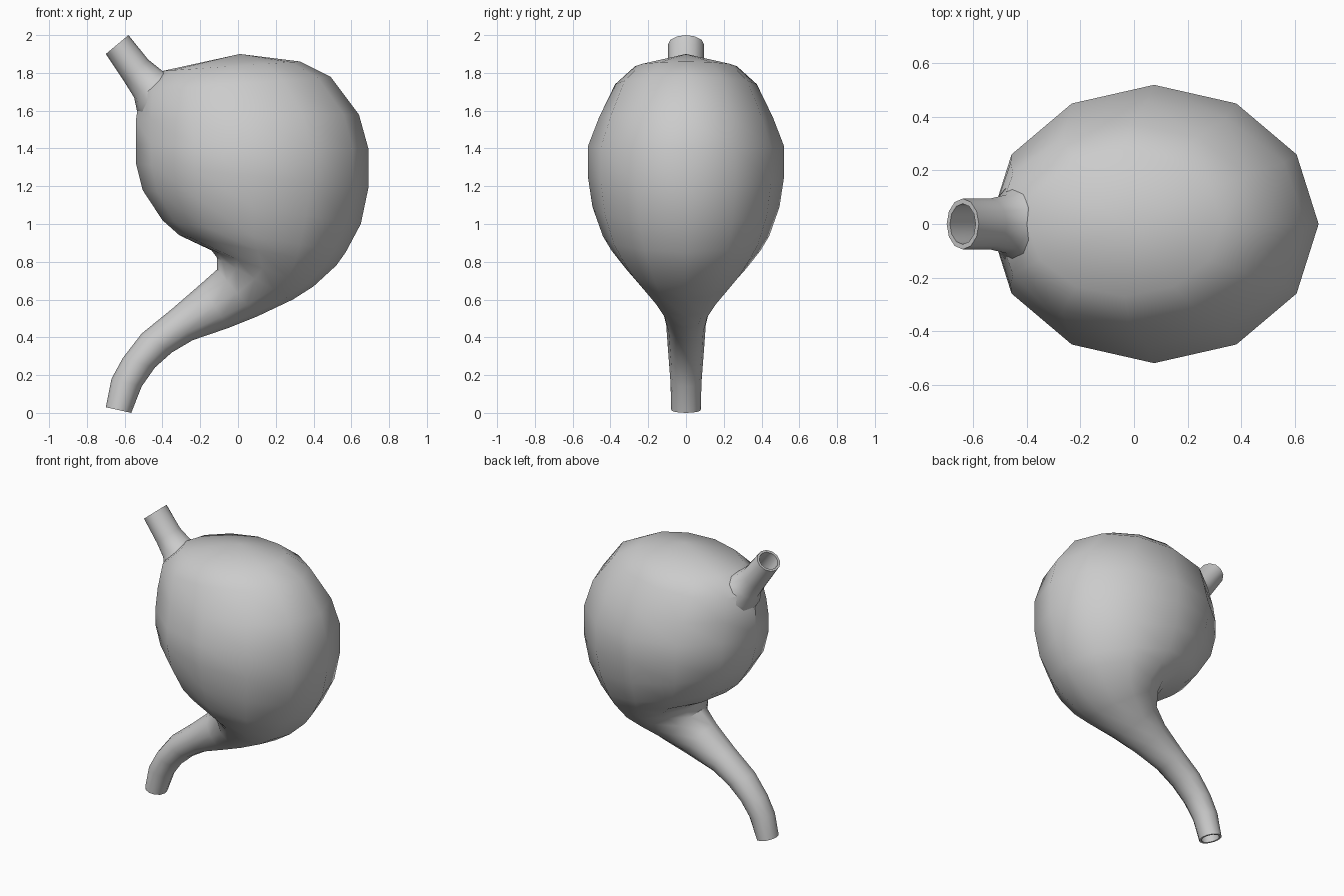
import bpy, bmesh, math
from mathutils import Vector

if "Cube" in bpy.data.objects:
    bpy.data.objects.remove(bpy.data.objects["Cube"])

SIDES = 12


def ring(sec, k=1.0):
    """Elliptical ring spanning inner point to outer point, with half depth hy."""
    x0, z0, x1, z1, hy = sec
    a, b = Vector((x0, 0, z0)), Vector((x1, 0, z1))
    c, r = (a + b) / 2, (b - a) / 2 * k
    return [c + r * math.cos(t) + Vector((0, hy * k * math.sin(t), 0))
            for t in (2 * math.pi * i / SIDES for i in range(SIDES))]


def loft(name, sections, apex=None, bore=0.8, depth=3):
    """Skin the rings; the last one is an open mouth with a bore running back inside."""
    rings = [ring(s) for s in sections]
    rings += [ring(s, bore) for s in sections[-1:-1 - depth:-1]]
    bm = bmesh.new()
    loops = [[bm.verts.new(p) for p in r] for r in rings]
    for a, b in zip(loops, loops[1:]):
        for i in range(SIDES):
            j = (i + 1) % SIDES
            bm.faces.new((a[i], a[j], b[j], b[i]))
    if apex:
        top = bm.verts.new(apex)
        for i in range(SIDES):
            bm.faces.new((top, loops[0][(i + 1) % SIDES], loops[0][i]))
    else:
        bm.faces.new(loops[0])
    bm.faces.new(loops[-1])
    bmesh.ops.recalc_face_normals(bm, faces=bm.faces[:])
    mesh = bpy.data.meshes.new(name)
    bm.to_mesh(mesh)
    bm.free()
    ob = bpy.data.objects.new(name, mesh)
    bpy.context.collection.objects.link(ob)
    bpy.ops.object.select_all(action='DESELECT')
    ob.select_set(True)
    bpy.context.view_layer.objects.active = ob
    bpy.ops.object.shade_smooth_by_angle(angle=math.radians(36))
    return ob


# Rounded pouch narrowing into the curved lower duct: inner x,z / outer x,z / half depth
loft("pouch_and_lower_duct", [
    (-0.40, 1.81, 0.33, 1.86, 0.27),
    (-0.52, 1.70, 0.49, 1.78, 0.375),
    (-0.54, 1.55, 0.64, 1.58, 0.46),
    (-0.54, 1.42, 0.69, 1.40, 0.52),
    (-0.54, 1.32, 0.69, 1.19, 0.52),
    (-0.505, 1.18, 0.65, 1.00, 0.495),
    (-0.40, 1.02, 0.57, 0.85, 0.44),
    (-0.31, 0.94, 0.52, 0.78, 0.395),
    (-0.14, 0.86, 0.40, 0.67, 0.32),
    (-0.11, 0.82, 0.29, 0.60, 0.26),
    (-0.11, 0.76, 0.10, 0.51, 0.18),
    (-0.20, 0.68, -0.05, 0.45, 0.13),
    (-0.35, 0.55, -0.24, 0.385, 0.105),
    (-0.51, 0.42, -0.35, 0.32, 0.098),
    (-0.61, 0.29, -0.44, 0.24, 0.09),
    (-0.67, 0.18, -0.51, 0.14, 0.082),
    (-0.70, 0.03, -0.565, 0.0, 0.078),
], apex=(0.01, 0, 1.90))

# Upper inlet tube, flaring where it enters the pouch
loft("upper_inlet_tube", [
    (-0.42, 1.45, -0.10, 1.79, 0.26),
    (-0.535, 1.60, -0.33, 1.80, 0.15),
    (-0.55, 1.67, -0.40, 1.81, 0.11),
    (-0.60, 1.75, -0.475, 1.87, 0.095),
    (-0.70, 1.90, -0.58, 2.00, 0.095),
])
